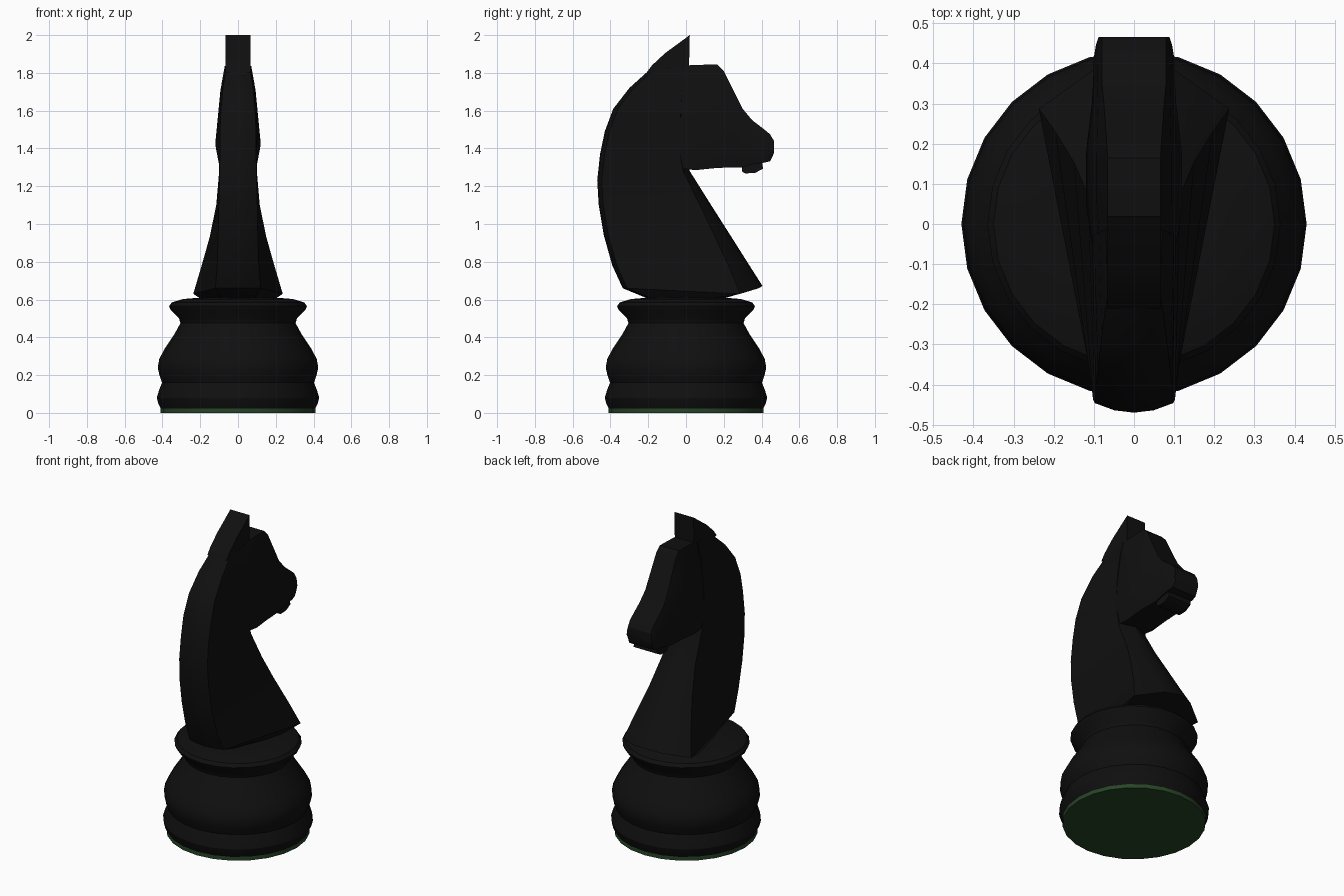
import bpy, bmesh, math


def material(name, rgb):
    m = bpy.data.materials.new(name)
    m.diffuse_color = (*rgb, 1)
    return m


BLACK = material("black_lacquer", (0.005, 0.005, 0.005))
GREEN = material("green_felt", (0.02, 0.058, 0.02))


def loft(name, rings, mat, angle=30):
    """Skin a stack of closed rings and cap both ends."""
    bm = bmesh.new()
    rows = [[bm.verts.new(p) for p in ring] for ring in rings]
    n = len(rows[0])
    for a, b in zip(rows, rows[1:]):
        for i in range(n):
            j = (i + 1) % n
            bm.faces.new((a[i], a[j], b[j], b[i]))
    bm.faces.new(rows[0])
    bm.faces.new(rows[-1])
    bmesh.ops.recalc_face_normals(bm, faces=bm.faces)
    me = bpy.data.meshes.new(name)
    bm.to_mesh(me)
    bm.free()
    me.materials.append(mat)
    ob = bpy.data.objects.new(name, me)
    bpy.context.collection.objects.link(ob)
    bpy.ops.object.select_all(action='DESELECT')
    ob.select_set(True)
    bpy.context.view_layer.objects.active = ob
    bpy.ops.object.shade_smooth_by_angle(angle=math.radians(angle))
    return ob


def turned(name, profile, mat, n=24):
    ring = [(math.cos(math.tau * i / n), math.sin(math.tau * i / n)) for i in range(n)]
    return loft(name, [[(r * c, r * s, z) for c, s in ring] for r, z in profile], mat)


def mirrored(half):
    """Close a half outline; points with x = 0 are not doubled."""
    return half + [(-x, y, z) for x, y, z in reversed(half) if x > 0]


# Felt pad and turned base
turned("felt_pad", [(0.41, 0), (0.41, 0.024)], GREEN)
turned("base", [(0.41, 0.024), (0.422, 0.05), (0.43, 0.08), (0.418, 0.12), (0.402, 0.16),
                (0.416, 0.2), (0.425, 0.24), (0.417, 0.285), (0.388, 0.34), (0.335, 0.42),
                (0.305, 0.475), (0.312, 0.5), (0.358, 0.547), (0.365, 0.565),
                (0.35, 0.585), (0.29, 0.603), (0.2, 0.61)], BLACK)

# Neck: back (y, z), front (y, z), mane half width, ridge position, ridge half width,
# chest half width, ridge drop
neck_rows = [
    (-0.19, 0.60, 0.18, 0.60, 0.08, 0.80, 0.19, 0.08, 0.0),
    (-0.335, 0.66, 0.405, 0.672, 0.12, 0.84, 0.237, 0.10, 0.04),
    (-0.39, 0.78, 0.333, 0.785, 0.11, 0.86, 0.197, 0.085, 0.02),
    (-0.435, 0.94, 0.235, 0.94, 0.105, 0.88, 0.15, 0.075, 0.01),
    (-0.462, 1.10, 0.133, 1.10, 0.102, 0.90, 0.115, 0.065, 0.0),
    (-0.47, 1.23, 0.02, 1.28, 0.098, 0.93, 0.10, 0.06, 0.0),
    (-0.455, 1.37, 0.0, 1.37, 0.096, 0.93, 0.10, 0.06, 0.0),
    (-0.43, 1.49, 0.0, 1.49, 0.096, 0.93, 0.105, 0.06, 0.0),
    (-0.385, 1.61, 0.0, 1.62, 0.09, 0.93, 0.10, 0.06, 0.0),
    (-0.30, 1.72, 0.0, 1.74, 0.08, 0.93, 0.088, 0.06, 0.0),
    (-0.20, 1.81, 0.0, 1.838, 0.066, 0.93, 0.07, 0.05, 0.0),
]
rings = []
for yb, zb, yf, zf, wb, t, wr, wf, drop in neck_rows:
    rings.append(mirrored([
        (0, yb, zb),
        (wb * 0.5, yb + 0.006, zb),
        (wb, yb + 0.024, zb),
        (wr, yb + (yf - yb) * t, zb + (zf - zb) * t - drop),
        (wf, yf - 0.02, zf - drop * 0.3),
        (0, yf, zf)]))
loft("neck", rings, BLACK)

# Head: y, top z, bottom z, half width of forehead, cheek and jaw
head_rows = [
    (-0.08, 1.835, 1.30, 0.066, 0.10, 0.09),
    (0.05, 1.842, 1.285, 0.066, 0.12, 0.095),
    (0.165, 1.845, 1.297, 0.066, 0.12, 0.095),
    (0.20, 1.81, 1.298, 0.068, 0.117, 0.095),
    (0.30, 1.61, 1.30, 0.075, 0.105, 0.09),
    (0.35, 1.55, 1.315, 0.08, 0.102, 0.09),
    (0.415, 1.50, 1.325, 0.08, 0.10, 0.09),
    (0.445, 1.475, 1.332, 0.08, 0.095, 0.085),
    (0.466, 1.44, 1.375, 0.08, 0.088, 0.08),
]
rings = []
for y, zt, zb, wt, wc, wj in head_rows:
    h = zt - zb
    rings.append(mirrored([
        (0, y, zt), (wt, y, zt), (wt * 0.5 + wc * 0.5, y, zt - h * 0.25),
        (wc, y, zt - h * 0.76), (wj, y, zb), (0, y, zb)]))
loft("head", rings, BLACK)


def slab(name, outline, w):
    """Side outline of (y, z) points given thickness in x."""
    return loft(name, [[(s * w, y, z) for y, z in outline] for s in (-1, 1)], BLACK)


# Lower lip and ear crest
slab("lower_lip", [(0.295, 1.32), (0.298, 1.275), (0.315, 1.268), (0.365, 1.27),
                   (0.408, 1.293), (0.402, 1.33)], 0.08)
slab("ear_crest", [(-0.21, 1.80), (-0.18, 1.84), (-0.11, 1.905), (0.02, 2.0),
                   (0.015, 1.79)], 0.067)
